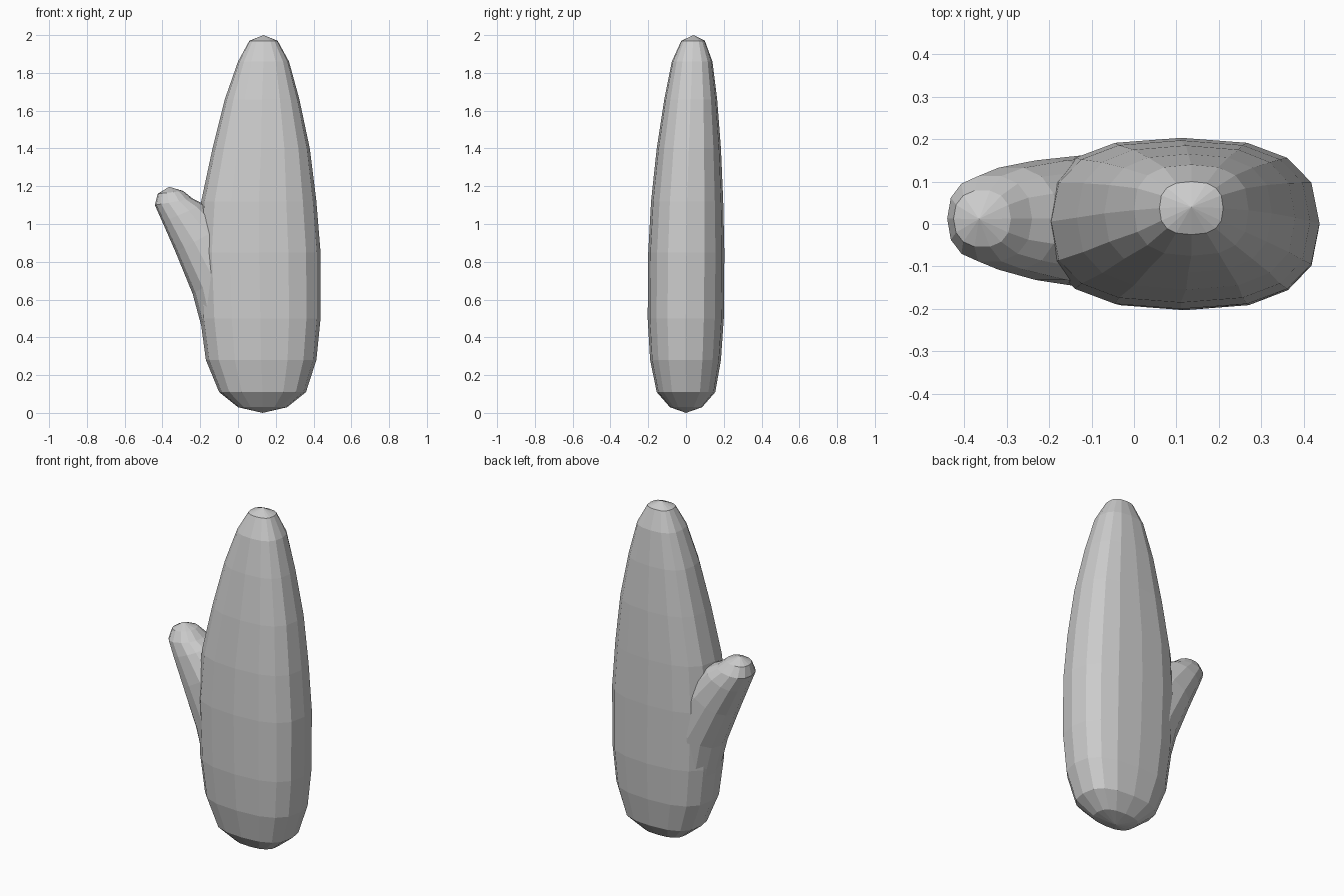
import bpy, bmesh
from math import sin, cos, pi, copysign

if "Cube" in bpy.data.objects:
    bpy.data.objects.remove(bpy.data.objects["Cube"])


def loft(name, rings, start, end, sides, power):
    """Skin rounded rings; each is (left x, left z, right x, right z, front y, back y)."""
    bm = bmesh.new()
    loops = []
    for xl, zl, xr, zr, yf, yb in rings:
        loop = []
        for i in range(sides):
            a = 2 * pi * i / sides
            u = copysign(abs(cos(a)) ** (2 / power), cos(a))
            v = copysign(abs(sin(a)) ** (2 / power), sin(a))
            t = (u + 1) / 2
            loop.append(bm.verts.new((xl + (xr - xl) * t,
                                      (yf + yb) / 2 + v * (yb - yf) / 2,
                                      zl + (zr - zl) * t)))
        loops.append(loop)
    for a, b in zip(loops, loops[1:]):
        for i in range(sides):
            j = (i + 1) % sides
            bm.faces.new((a[i], a[j], b[j], b[i]))
    for pole, loop in ((start, loops[0]), (end, loops[-1])):
        p = bm.verts.new(pole)
        for i in range(sides):
            bm.faces.new((p, loop[i], loop[(i + 1) % sides]))
    bmesh.ops.recalc_face_normals(bm, faces=bm.faces)
    mesh = bpy.data.meshes.new(name)
    bm.to_mesh(mesh)
    bm.free()
    obj = bpy.data.objects.new(name, mesh)
    bpy.context.collection.objects.link(obj)
    return obj


# Hand: z, left x, right x, front y, back y
profile = [
    (0.03, 0.00, 0.26, -0.085, 0.085),
    (0.11, -0.10, 0.36, -0.155, 0.155),
    (0.28, -0.17, 0.415, -0.19, 0.185),
    (0.50, -0.20, 0.437, -0.203, 0.20),
    (0.85, -0.215, 0.437, -0.20, 0.203),
    (1.12, -0.195, 0.415, -0.185, 0.197),
    (1.40, -0.135, 0.38, -0.155, 0.185),
    (1.66, -0.07, 0.325, -0.115, 0.165),
    (1.86, 0.00, 0.27, -0.075, 0.14),
    (1.97, 0.06, 0.21, -0.025, 0.10),
]
mitten = loft("mitten", [(l, z, r, z, f, b) for z, l, r, f, b in profile],
              (0.13, 0, 0), (0.135, 0.04, 2.0), 16, 2.6)

# Thumb, leaning outwards
thumb = loft("thumb", [
    (-0.16, 0.33, 0.10, 0.35, -0.11, 0.12),
    (-0.205, 0.50, 0.10, 0.60, -0.145, 0.155),
    (-0.24, 0.63, 0.08, 0.82, -0.152, 0.165),
    (-0.33, 0.85, -0.06, 1.00, -0.135, 0.153),
    (-0.40, 1.01, -0.18, 1.105, -0.11, 0.135),
    (-0.44, 1.10, -0.24, 1.135, -0.09, 0.115),
    (-0.425, 1.16, -0.29, 1.175, -0.055, 0.08),
], (0.0, 0, 0.28), (-0.365, 0.012, 1.197), 14, 2.3)

# Merge the thumb into the hand
union = mitten.modifiers.new("join_thumb", 'BOOLEAN')
union.operation = 'UNION'
union.solver = 'EXACT'
union.object = thumb
bpy.context.view_layer.objects.active = mitten
mitten.select_set(True)
bpy.ops.object.modifier_apply(modifier=union.name)
bpy.data.objects.remove(thumb)
